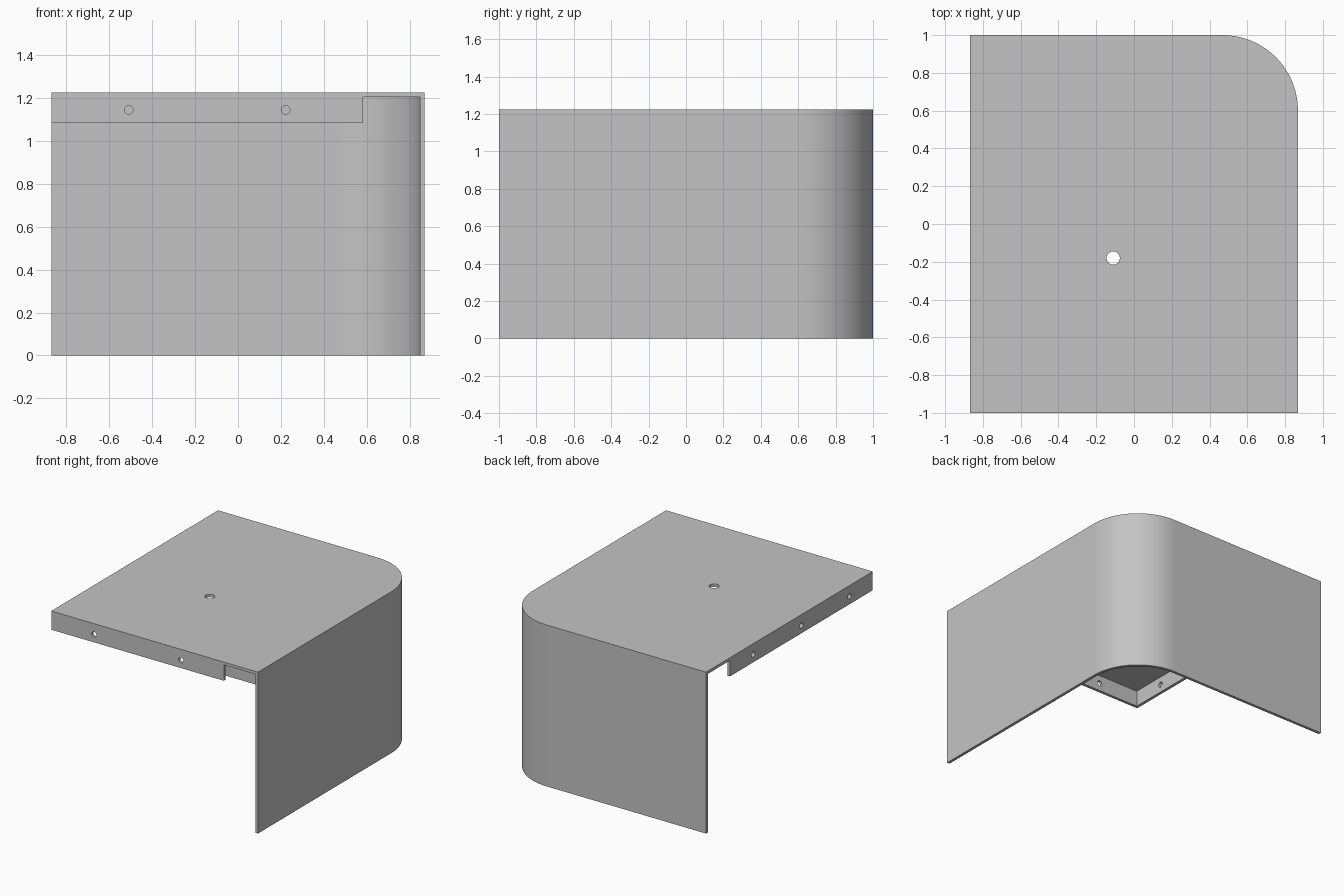
import bpy, bmesh, math
from mathutils import Matrix, Vector

if "Cube" in bpy.data.objects:
    bpy.data.objects.remove(bpy.data.objects["Cube"])

HX, HY, H = 0.868, 1.0, 1.225    # half width, half depth, height
T, R = 0.022, 0.4                # sheet thickness, corner radius
LIP = 1.083                      # bottom of the short flanges
NOTCH = 0.287                    # gap between a flange and the next wall
HOLE_Z = 1.143

steel = bpy.data.materials.new("grey_sheet_metal")
steel.use_nodes = True
GREY = (0.55, 0.55, 0.55, 1)
steel.diffuse_color = GREY
steel.node_tree.nodes["Principled BSDF"].inputs["Base Color"].default_value = GREY


def finish(name, bm):
    bmesh.ops.recalc_face_normals(bm, faces=bm.faces)
    mesh = bpy.data.meshes.new(name)
    bm.to_mesh(mesh)
    bm.free()
    mesh.materials.append(steel)
    obj = bpy.data.objects.new(name, mesh)
    bpy.context.collection.objects.link(obj)
    return obj


def rounded_block(name, inset, z0, z1, steps=32):
    """Rectangular prism with one rounded vertical corner."""
    x, y, r = HX - inset, HY - inset, R - inset
    pts = [(-x, y), (-x, -y), (x, -y)]
    for i in range(steps + 1):
        a = math.pi / 2 * i / steps
        pts.append((x - r + r * math.cos(a), y - r + r * math.sin(a)))
    bm = bmesh.new()
    face = bm.faces.new([bm.verts.new((px, py, z0)) for px, py in pts])
    out = bmesh.ops.extrude_face_region(bm, geom=[face])
    top = [v for v in out["geom"] if isinstance(v, bmesh.types.BMVert)]
    bmesh.ops.translate(bm, verts=top, vec=(0, 0, z1 - z0))
    return finish(name, bm)


def box(name, lo, hi):
    lo, hi = Vector(lo), Vector(hi)
    bm = bmesh.new()
    bmesh.ops.create_cube(bm, size=1, matrix=Matrix.Translation((lo + hi) / 2)
                          @ Matrix.Diagonal((*(hi - lo), 1)))
    return finish(name, bm)


def drill(name, centre, axis, radius):
    turn = Vector((0, 0, 1)).rotation_difference(Vector(axis)).to_matrix().to_4x4()
    bm = bmesh.new()
    bmesh.ops.create_cone(bm, cap_ends=True, segments=32, radius1=radius,
                          radius2=radius, depth=0.15,
                          matrix=Matrix.Translation(centre) @ turn)
    return finish(name, bm)


# Folded cover, cut from a solid block
cover = rounded_block("sheet_metal_cover", 0, 0, H)
inner_x, inner_y, under = HX - T, HY - T, H - T
cutters = [
    rounded_block("cavity_cutter", T, -0.1, under),
    # open front and open side below the flanges
    box("front_cutter", (-1, -1.1, -0.1), (inner_x, -0.9, LIP)),
    box("side_cutter", (-1, -1.1, -0.1), (-0.8, inner_y, LIP)),
    # notches at the flange ends
    box("front_notch_cutter", (HX - NOTCH, -1.1, 0.9), (inner_x, -0.9, under)),
    box("side_notch_cutter", (-1, HY - NOTCH, 0.9), (-0.8, inner_y, under)),
    drill("top_hole_cutter", (-0.11, -0.18, H), (0, 0, 1), 0.035),
]

# Screw holes, evenly placed about the middle of each flange
middle = -NOTCH / 2
for dx in (-0.365, 0.365):
    cutters.append(drill("front_hole_cutter", (middle + dx, -HY, HOLE_Z), (0, 1, 0), 0.02))
for dy in (-0.577, 0, 0.577):
    cutters.append(drill("side_hole_cutter", (-HX, middle + dy, HOLE_Z), (1, 0, 0), 0.02))

for c in cutters:
    c.hide_render = True
    mod = cover.modifiers.new(c.name, "BOOLEAN")
    mod.operation = "DIFFERENCE"
    mod.solver = "EXACT"
    mod.object = c

# Bake the cuts and remove the cutters
graph = bpy.context.evaluated_depsgraph_get()
baked = bpy.data.meshes.new_from_object(cover.evaluated_get(graph))
cover.modifiers.clear()
cover.data = baked
for c in cutters:
    bpy.data.objects.remove(c)

for o in bpy.context.selected_objects:
    o.select_set(False)
cover.select_set(True)
bpy.context.view_layer.objects.active = cover
bpy.ops.object.shade_smooth_by_angle(angle=math.radians(30))
